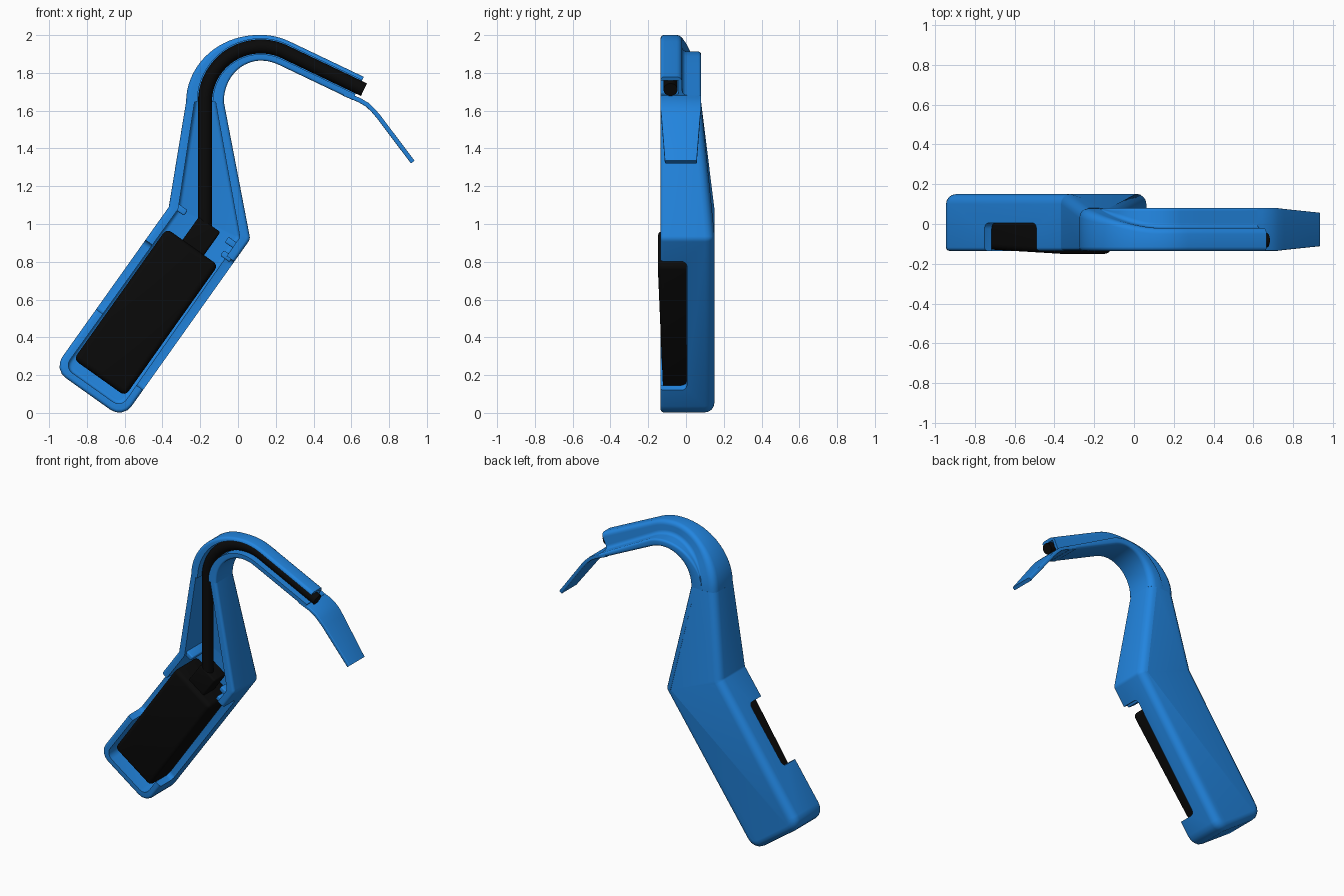
import bpy, bmesh, math
from mathutils import Vector, Matrix

if "Cube" in bpy.data.objects:
    bpy.data.objects.remove(bpy.data.objects["Cube"])

def material(name, rgb):
    m = bpy.data.materials.new(name)
    m.diffuse_color = (*rgb, 1)
    m.use_nodes = True
    m.node_tree.nodes["Principled BSDF"].inputs["Base Color"].default_value = m.diffuse_color
    return m

BLUE = material("blue_plastic", (0.016, 0.235, 0.74))
BLACK = material("black_plastic", (0.003, 0.003, 0.003))
TILT = math.radians(35.4)
D = Vector((math.sin(TILT), math.cos(TILT)))      # up along the handle (x, z)
N = Vector((-D.y, D.x))                           # towards the handle's left wall

def finish(bm, name, mat):
    bmesh.ops.recalc_face_normals(bm, faces=bm.faces)
    me = bpy.data.meshes.new(name)
    bm.to_mesh(me)
    bm.free()
    ob = bpy.data.objects.new(name, me)
    bpy.context.collection.objects.link(ob)
    me.materials.append(mat)
    return ob

def activate(ob):
    bpy.ops.object.select_all(action='DESELECT')
    ob.select_set(True)
    bpy.context.view_layer.objects.active = ob

def smooth(ob):
    activate(ob)
    bpy.ops.object.shade_smooth_by_angle(angle=math.radians(35))

def cut(ob, cutters):
    activate(ob)
    for c in cutters:
        m = ob.modifiers.new("cut", 'BOOLEAN')
        m.operation, m.solver, m.object = 'DIFFERENCE', 'EXACT', c
        bpy.ops.object.modifier_apply(modifier=m.name)
        bpy.data.objects.remove(c)

def round_poly(pts, radii, n=4):
    out = []
    for i, r in enumerate(radii):
        p = Vector(pts[i])
        a, b = Vector(pts[i - 1]) - p, Vector(pts[(i + 1) % len(pts)]) - p
        if r == 0:
            out.append(p)
            continue
        t = min(r / math.tan(a.angle(b) / 2), 0.45 * a.length, 0.45 * b.length)
        a, b = p + a.normalized() * t, p + b.normalized() * t
        h = (a - p).angle(b - p) / 2
        c = p + ((a + b) / 2 - p) / math.cos(h) ** 2
        total = (a - c).angle(b - c)
        for k in range(n + 1):
            f = total * k / n
            out.append(((a - c) * math.sin(total - f) + (b - c) * math.sin(f)) / math.sin(total) + c)
    return out

def loft(name, rings, mat):
    bm = bmesh.new()
    vs = [[bm.verts.new(p) for p in r] for r in rings]
    n = len(vs[0])
    for a, b in zip(vs, vs[1:]):
        for i in range(n):
            bm.faces.new((a[i], a[(i + 1) % n], b[(i + 1) % n], b[i]))
    bm.faces.new(vs[0])
    bm.faces.new(vs[-1])
    return finish(bm, name, mat)

def tray(name, corners, radii, front, back, neck_back, bevels):
    # corners: bottom left, bottom right, elbow right, neck right, neck left, elbow left
    pts = round_poly(corners, radii)
    bm = bmesh.new()
    n = len(pts)
    vf = [bm.verts.new((p.x, front, p.y)) for p in pts]
    vb = [bm.verts.new((p.x, neck_back if i in (15, 16) else back, p.y)) for i, p in enumerate(pts)]
    bm.faces.new(vf)
    bm.faces.new(vb[19:] + vb[:13])
    bm.faces.new(vb[12:20])
    for i in range(n):
        j = (i + 1) % n
        bm.faces.new((vf[i], vf[j], vb[j], vb[i]))
    bmesh.ops.recalc_face_normals(bm, faces=bm.faces)
    for ring, off in ((vb, bevels[0]), (vf, bevels[1])):
        if off:
            es = [bm.edges.get((ring[i], ring[(i + 1) % n])) for i in range(n) if i != 15]
            bmesh.ops.bevel(bm, geom=es, offset=off, segments=4, profile=0.5, affect='EDGES')
    return finish(bm, name, BLUE)

def tilted_box(name, at, size, mat, bevel, lean=0):
    bm = bmesh.new()
    bmesh.ops.create_cube(bm, size=1)
    for v in bm.verts:
        v.co = Vector(a * b for a, b in zip(v.co, size))
        if v.co.y < 0:
            v.co.y -= lean * v.co.z / size[2]
    bmesh.ops.bevel(bm, geom=bm.edges[:], offset=bevel, segments=4, profile=0.5, affect='EDGES')
    bm.transform(Matrix.Translation(at) @ Matrix.Rotation(TILT, 4, 'Y'))
    return finish(bm, name, mat)

# Handle and neck: a bent tray, hollowed from the front
B = Vector((-0.61, -0.03))
A = B + N * 0.45
R, L = B + D * 1.165, A + D * 1.054
shell = tray("handle_shell", [A, B, R, (-0.075, 1.646), (-0.275, 1.646), L],
             [0.08, 0.08, 0.04, 0, 0, 0.03], -0.135, 0.15, 0.08, (0.05, 0.018))
w = 0.042
cavity = tray("cavity_cutter", [A + (D - N) * w, B + (D + N) * w, R + Vector((-0.055, 0.01)),
              (-0.125, 1.68), (-0.225, 1.68), L + Vector((0.05, -0.01))],
              [0.05, 0.05, 0.03, 0, 0, 0.02], -0.3, 0.105, 0.02, (0.02, 0))

def wall_notch(origin, t0, t1):
    c = origin + D * (t0 + t1) / 2
    return tilted_box("notch_cutter", (c.x, -0.15, c.y), (0.14, 0.31, t1 - t0), BLUE, 0.03)

cut(shell, [cavity, wall_notch(A, 0.39, 0.84), wall_notch(B, 0.185, 1.02)])
smooth(shell)

# Small latch tabs inside the elbow
for i, (x, z) in enumerate([(-0.30, 1.075), (-0.035, 0.90), (-0.06, 0.83)]):
    smooth(tilted_box(f"latch_tab_{i + 1}", (x, -0.03, z), (0.06, 0.17, 0.035), BLUE, 0.008))

# Hook path: frames (centre, outward direction) around the arch, then along the arm
C = Vector((0.12, 1.645))
END = math.radians(64.5)
ARM = Vector((math.sin(END), -math.cos(END)))
STEPS = 24

def frames(length):
    out = []
    for k in range(STEPS + 1):
        a = math.pi + (END - math.pi) * k / STEPS
        out.append((C, Vector((math.cos(a), math.sin(a)))))
    return out + [(C + ARM * length * k / 4, out[-1][1]) for k in range(1, 5)]

def place(frame, section):
    o, n = frame
    return [(o.x + n.x * r, y, o.y + n.y * r) for r, y in section]

def ease(f):
    f = max(0.0, min(1.0, f))
    return f * f * (3 - 2 * f)

# Hook arm: stepped section, tall channel in front and a thin band behind
rings = []
for k, fr in enumerate(frames(0.435)):
    f = ease(k / (STEPS * 0.8))
    ri, ro = 0.195 + 0.025 * f, 0.395 - 0.039 * f
    step = ri + 0.10 - 0.052 * f - 0.02 * max(0, k - STEPS) / 4
    yb = 0.079 - 0.099 * f
    rad = 0.05 - 0.035 * f
    sec = round_poly([(ri, -0.135), (ri, 0.08), (step, 0.08), (step, yb), (ro, yb), (ro, -0.135)],
                     [0.012, rad, 0.015, 0.025, max(rad, 0.03), 0.02])
    rings.append(place(fr, sec))
hook = loft("hook_arm", rings, BLUE)

below = (C - Vector((0, 0.03)), Vector((-1, 0)))
groove = [(0.254, -0.2), (0.254, -0.04), (0.336, -0.04), (0.336, -0.2)]
groove = loft("groove_cutter", [place(fr, groove) for fr in [below] + frames(0.47)], BLUE)
cut(hook, [groove])
smooth(hook)

# Thin bent tongue at the end of the hook
line = [(0.56, 1.690, 0), (0.64, 1.657, 0), (0.685, 1.631, 0), (0.715, 1.602, 0),
        (0.745, 1.567, 0.004), (0.925, 1.328, 0.023)]
rings = []
for i, (x, z, inset) in enumerate(line):
    p, q = line[max(i - 1, 0)], line[min(i + 1, len(line) - 1)]
    n = Vector((-(q[1] - p[1]), q[0] - p[0])).normalized()
    sec = round_poly([(-0.012, -0.135 + inset), (-0.012, 0.08 - inset),
                      (0.012, 0.08 - inset), (0.012, -0.135 + inset)], [0.006] * 4)
    rings.append(place((Vector((x, z)), n), sec))
smooth(loft("tongue", rings, BLUE))

# Black tube running up the neck and through the hook
circle = [(0.295 + 0.037 * math.cos(a), -0.082 + 0.037 * math.sin(a))
          for a in (math.tau * i / 24 for i in range(24))]
start = (C - Vector((0, 0.70)), Vector((-1, 0)))
smooth(loft("tube", [place(fr, circle) for fr in [start] + frames(0.465)], BLACK))

# Black power pack and its connector
smooth(tilted_box("power_pack", (-0.4875, -0.018, 0.5325), (0.335, 0.235, 0.85), BLACK, 0.03, 0.03))
smooth(tilted_box("connector", (-0.205, -0.055, 0.92), (0.14, 0.13, 0.19), BLACK, 0.012))
